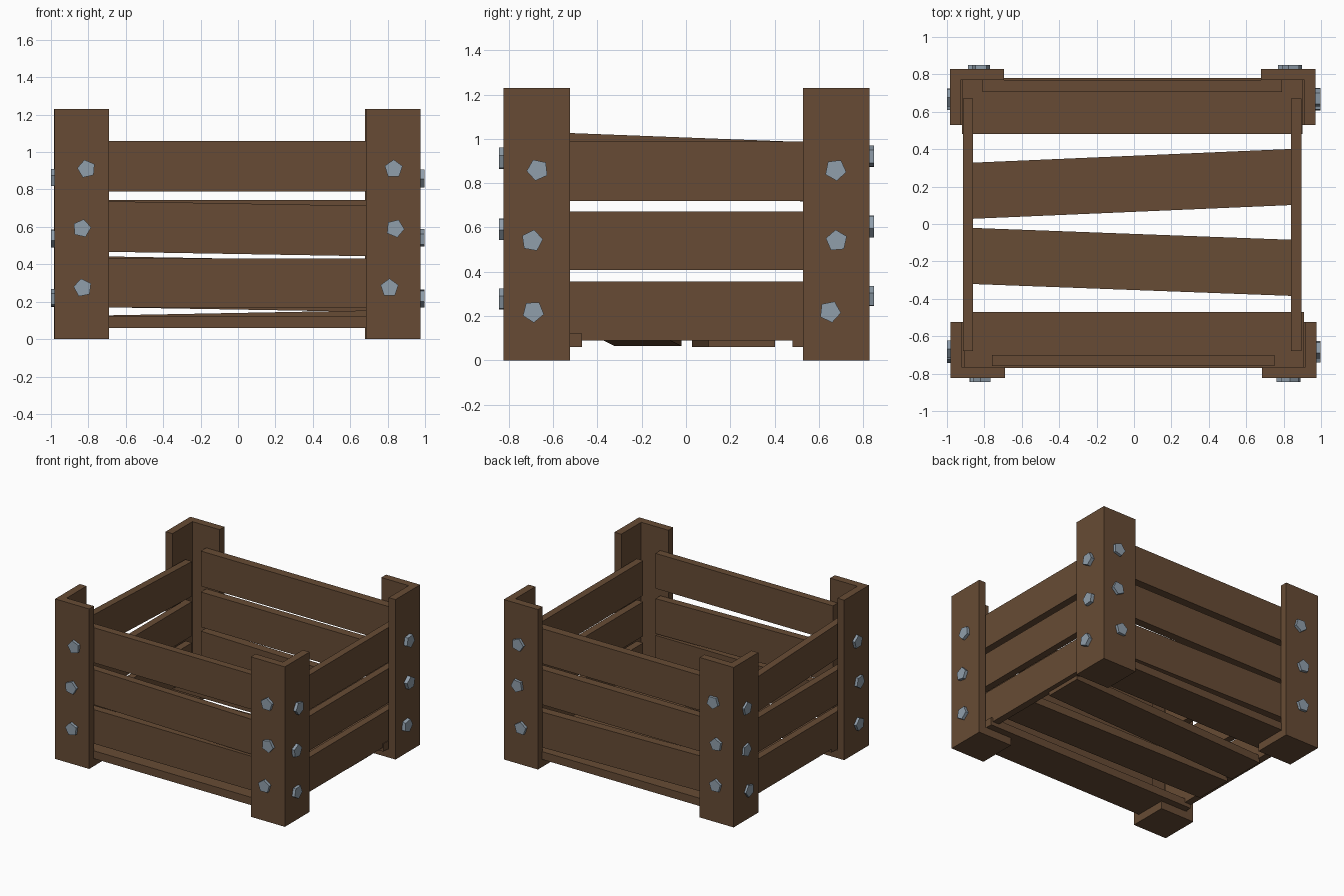
import bpy, bmesh, math, random
from mathutils import Vector, Matrix

if "Cube" in bpy.data.objects:
    bpy.data.objects.remove(bpy.data.objects["Cube"])

random.seed(4)


def material(name, col):
    m = bpy.data.materials.new(name)
    m.diffuse_color = (*col, 1)
    m.use_nodes = True
    m.node_tree.nodes["Principled BSDF"].inputs["Base Color"].default_value = m.diffuse_color
    return m


WOOD = material("brown wood", (0.135, 0.071, 0.035))
STEEL = material("grey steel", (0.28, 0.345, 0.41))


def finish(bm, name, mat):
    bmesh.ops.recalc_face_normals(bm, faces=bm.faces)
    me = bpy.data.meshes.new(name)
    bm.to_mesh(me)
    bm.free()
    me.materials.append(mat)
    ob = bpy.data.objects.new(name, me)
    bpy.context.collection.objects.link(ob)
    return ob


def board(name, x, y, z, shift=None):
    """Box from ranges; shift(v) moves the corners for crooked boards."""
    bm = bmesh.new()
    bmesh.ops.create_cube(bm, size=1)
    for v in bm.verts:
        v.co = Vector([r[0] if c < 0 else r[1] for c, r in zip(v.co, (x, y, z))])
        if shift:
            v.co += Vector(shift(v.co))
    return finish(bm, name, WOOD)


def post(name, cx, cy, sx, sy):
    """L-shaped corner post on a solid square foot; (cx, cy) is the outer corner."""
    t, w, h = 0.058, 0.29, 1.23
    bm = bmesh.new()
    outline = [(0, 0), (w, 0), (w, t), (t, t), (t, w + .01), (0, w + .01)]
    foot = [(0, 0), (w, 0), (w, w + .01), (0, w + .01)]
    for pts, z0, z1 in ((outline, 0.06, h), (foot, 0, 0.06)):
        f = bm.faces.new([bm.verts.new((cx - sx * a, cy - sy * b, z0)) for a, b in pts])
        ext = bmesh.ops.extrude_face_region(bm, geom=[f], use_keep_orig=True)
        for v in ext["geom"]:
            if isinstance(v, bmesh.types.BMVert):
                v.co.z = z1
    return finish(bm, name, WOOD)


def bolt(name, pos, axis):
    """Five-sided bolt head facing along axis."""
    bm = bmesh.new()
    bmesh.ops.create_cone(bm, cap_ends=True, segments=5, radius1=0.05, radius2=0.05, depth=0.05)
    rot = Vector(axis).to_track_quat('Z', 'Y').to_matrix().to_4x4()
    spin = Matrix.Rotation(random.uniform(0, math.tau), 4, 'Z')
    bm.transform(Matrix.Translation(pos) @ rot @ spin)
    return finish(bm, name, STEEL)


# corner posts
post("front_left_post", -0.98, -0.823, -1, -1)
post("front_right_post", 0.975, -0.823, 1, -1)
post("back_left_post", -0.985, 0.828, -1, 1)
post("back_right_post", 0.97, 0.828, 1, 1)

# front and back boards, some leaning
FX, BX = (-0.76, 0.75), (-0.81, 0.79)
FY, BY = (-0.758, -0.70), (0.705, 0.77)
drop = lambda v: (0, 0, -0.012 * v.x / 0.7)
board("front_top_board", FX, FY, (0.79, 1.06))
board("front_middle_board", FX, FY, (0.455, 0.725), drop)
board("front_bottom_board", FX, FY, (0.168, 0.43))
board("back_top_board", BX, BY, (0.79, 1.06))
board("back_middle_board", BX, BY, (0.475, 0.745))
board("back_bottom_board", BX, BY, (0.158, 0.43), drop)

# side boards
SY = (-0.68, 0.67)
for side, x in (("left", (-0.915, -0.86)), ("right", (0.84, 0.895))):
    lean = (lambda v: (0, 0, 0.018 - 0.02 * v.y / 0.52)) if side == "left" else None
    board(side + "_top_board", x, SY, (0.72, 0.988), lean)
    board(side + "_middle_board", x, SY, (0.408, 0.672))
    board(side + "_bottom_board", x, SY, (0.09, 0.355))

# floor boards, the middle two set crooked
board("floor_front_board", (-0.91, 0.91), (-0.77, -0.47), (0.06, 0.12))
board("floor_back_board", (-0.92, 0.90), (0.48, 0.78), (0.06, 0.12))
board("floor_middle_front_board", (-0.87, 0.86), (-0.353, -0.053), (0.08, 0.14),
      lambda v: (0, -0.032 * v.x / 0.86, 0.016 * v.x / 0.86))
board("floor_middle_back_board", (-0.87, 0.86), (0.065, 0.365), (0.06, 0.12),
      lambda v: (0, 0.037 * v.x / 0.86, 0))

# bolts, three per outer post face
left_off = (-0.81, -0.835, -0.83)
right_off = (0.832, 0.84, 0.81)
for i in range(3):
    zf, zs = 0.91 - 0.318 * i, 0.86 - 0.32 * i
    for label, xs in (("left", left_off), ("right", right_off)):
        bolt(f"front_{label}_bolt_{i}", (xs[i], -0.82, zf), (0, -1, 0))
        bolt(f"back_{label}_bolt_{i}", (xs[i] * 1.01, 0.824, zf + 0.012), (0, 1, 0))
    for label, ys in (("front", (-0.67, -0.695, -0.69)), ("back", (0.675, 0.68, 0.65))):
        bolt(f"right_{label}_bolt_{i}", (0.973, ys[i], zs), (1, 0, 0))
        bolt(f"left_{label}_bolt_{i}", (-0.976, ys[i], zs), (-1, 0, 0))
